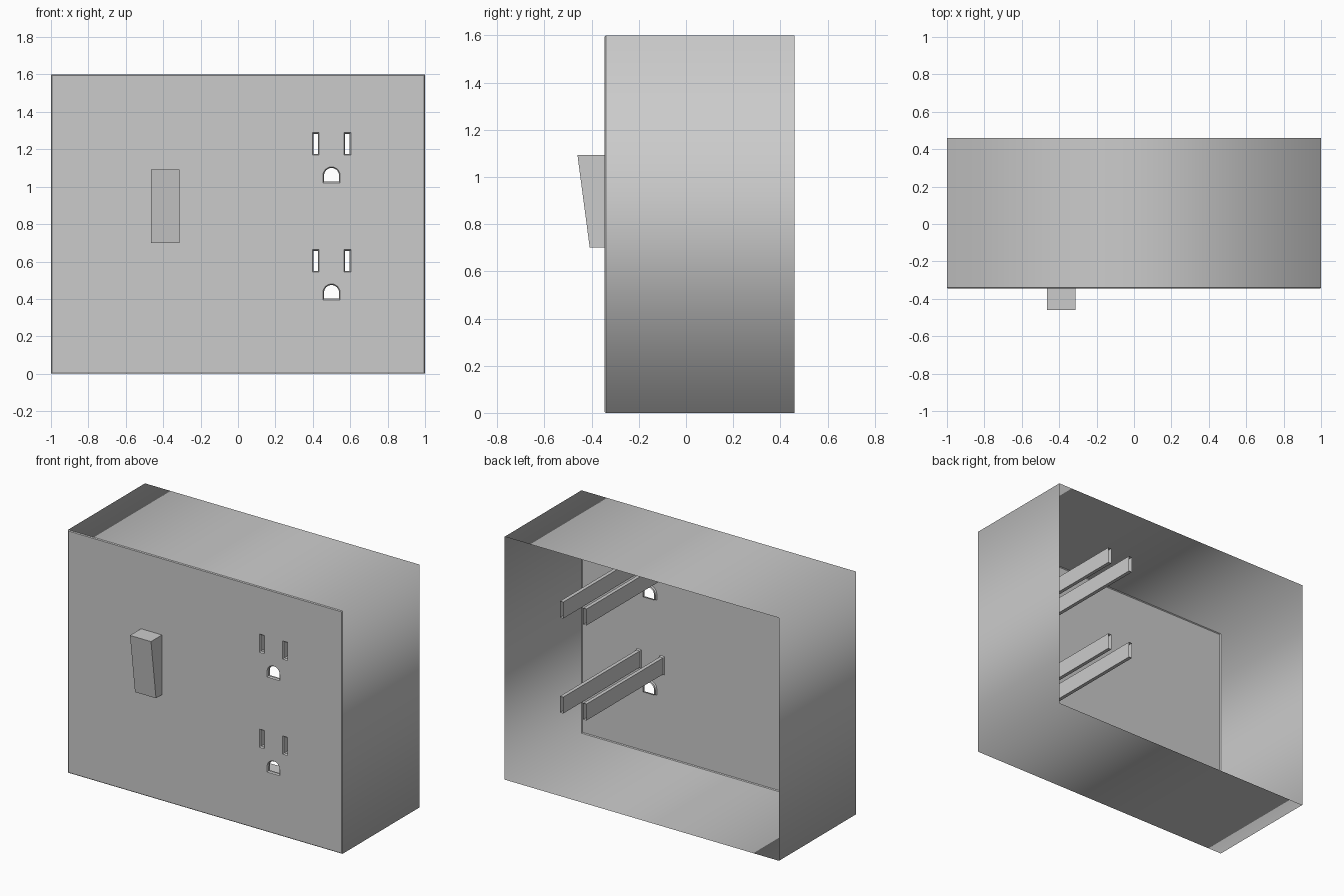
import bpy, bmesh, math
from mathutils import Vector

if "Cube" in bpy.data.objects:
    bpy.data.objects.remove(bpy.data.objects["Cube"])

FRONT, BACK, H = -0.345, 0.46, 1.6

mat = bpy.data.materials.new("light grey plastic")
mat.diffuse_color = (0.6, 0.6, 0.6, 1)
mat.use_nodes = True
mat.node_tree.nodes["Principled BSDF"].inputs["Base Color"].default_value = mat.diffuse_color


def finish(bm, name, smooth=False):
    me = bpy.data.meshes.new(name)
    for f in bm.faces:
        f.smooth = smooth and f.smooth
    bm.to_mesh(me)
    bm.free()
    me.materials.append(mat)
    ob = bpy.data.objects.new(name, me)
    bpy.context.collection.objects.link(ob)
    return ob


def ring(bm, pts, y):
    return [bm.verts.new((x, y, z)) for x, z in pts]


def bridge(bm, a, b):
    n = len(a)
    return [bm.faces.new((a[i], a[(i + 1) % n], b[(i + 1) % n], b[i])) for i in range(n)]


def rect(x0, x1, z0, z1):
    return [(x0, z0), (x1, z0), (x1, z1), (x0, z1)]


def slot(x, z, g=0.0):
    return rect(x - 0.012 - g, x + 0.012 + g, z - 0.054 - g, z + 0.054 + g)


def arch(x, z, g=0.0):
    # flat bottom with a half-round top
    r = 0.04 + g
    top = [(x + r * math.cos(a), z + r * math.sin(a))
           for a in (math.pi * i / 12 for i in range(13))]
    return [(x - r, z - 0.033 - g), (x + r, z - 0.033 - g)] + top


# Openings of the two outlets: shape, centre, depth of the sleeve's end
openings = []
for n, dz in (("lower", 0.0), ("upper", 0.626)):
    openings += [(n + "_left_slot", slot, 0.415, 0.603 + dz, BACK),
                 (n + "_right_slot", slot, 0.585, 0.603 + dz, BACK),
                 (n + "_ground_hole", arch, 0.5, 0.434 + dz, FRONT + 0.02)]

# Housing: four walls open at the back, narrow front chamfer, pierced front plate
bm = bmesh.new()
c = 0.005
back = ring(bm, rect(-1, 1, 0, H), BACK)
edge = ring(bm, rect(-1, 1, 0, H), FRONT + c)
for f in bridge(bm, edge, back):
    f.smooth = True
edge2 = ring(bm, rect(-1, 1, 0, H), FRONT + c)
lip = ring(bm, rect(-1 + c, 1 - c, c, H - c), FRONT)
for f in bridge(bm, lip, edge2):
    f.smooth = False
plate = []
for loop in [lip] + [ring(bm, shape(x, z, 0.006), FRONT) for _, shape, x, z, _ in openings]:
    for a, b in zip(loop, loop[1:] + loop[:1]):
        plate.append(bm.edges.get((a, b)) or bm.edges.new((a, b)))
res = bmesh.ops.triangle_fill(bm, use_beauty=True, edges=plate, normal=Vector((0, -1, 0)))
for f in res["geom"]:
    if isinstance(f, bmesh.types.BMFace):
        f.smooth = False
        f.normal_update()
        if f.normal.y > 0:
            f.normal_flip()
finish(bm, "housing", smooth=True)

# Sleeves: chamfered mouth, then a hollow tube running back
for name, shape, x, z, end in openings:
    bm = bmesh.new()
    mouth = ring(bm, shape(x, z, 0.006), FRONT)
    neck = ring(bm, shape(x, z), FRONT + 0.008)
    tail = ring(bm, shape(x, z), end)
    bridge(bm, mouth, neck)
    bridge(bm, neck, tail)
    for f in bm.faces:
        f.normal_flip() if shape is arch else None
    finish(bm, name)

# Rocker switch: wedge leaning out at the top
bm = bmesh.new()
profile = [(FRONT, 0.70), (-0.408, 0.70), (-0.46, 1.093), (FRONT, 1.093)]
sides = [[bm.verts.new((x, y, z)) for y, z in profile] for x in (-0.465, -0.312)]
bridge(bm, *sides)
for s in sides:
    bm.faces.new(s)
bmesh.ops.recalc_face_normals(bm, faces=bm.faces)
finish(bm, "rocker_switch")
